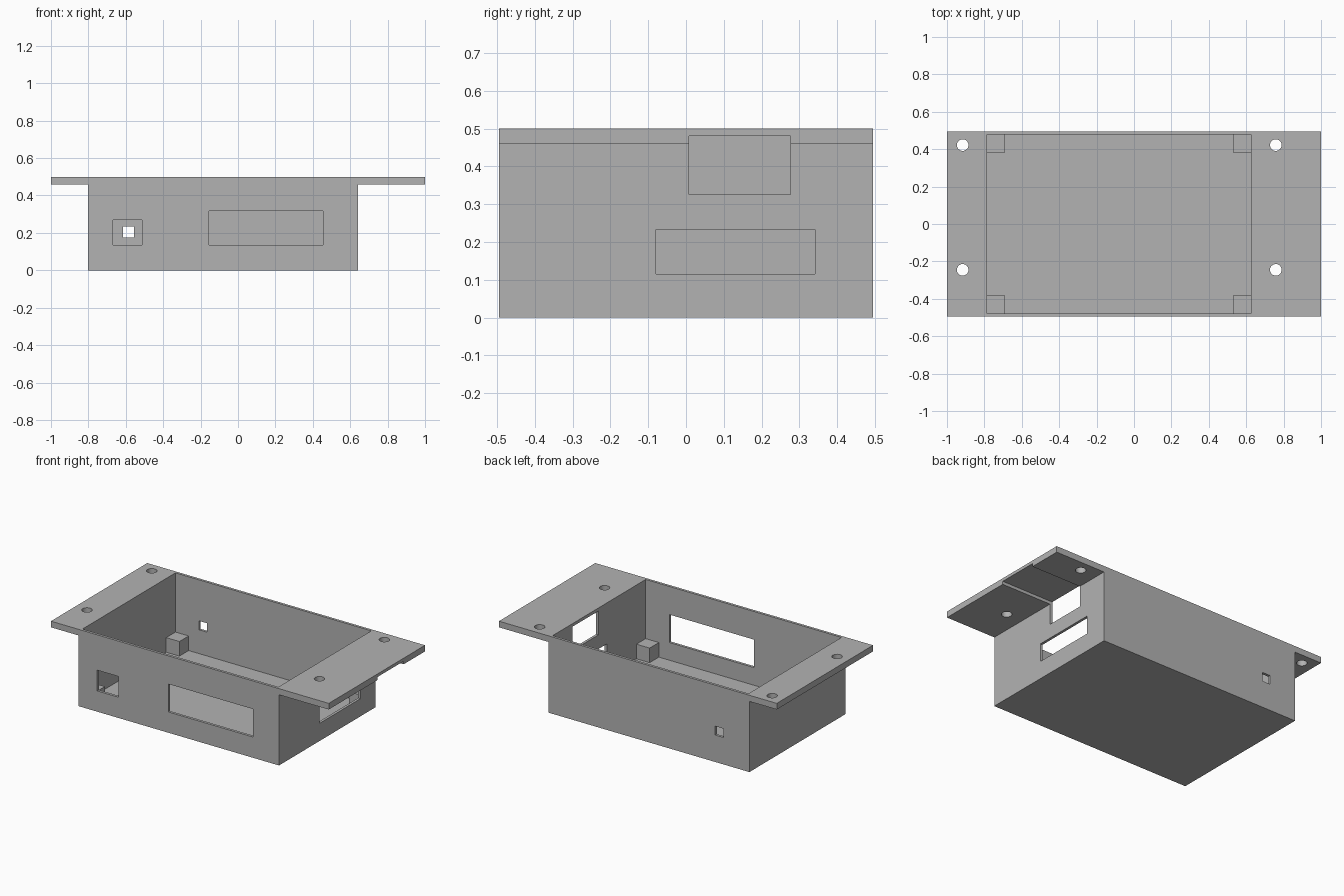
import bpy

cube = bpy.data.objects.get("Cube")
if cube:
    bpy.data.objects.remove(cube, do_unlink=True)

grey = bpy.data.materials.new("plain grey")
grey.use_nodes = True
grey.diffuse_color = (0.45, 0.45, 0.45, 1)
grey.node_tree.nodes["Principled BSDF"].inputs["Base Color"].default_value = grey.diffuse_color


def box(name, x, y, z):
    """Box spanning the given (low, high) ranges."""
    spans = (x, y, z)
    bpy.ops.mesh.primitive_cube_add(size=1, location=[sum(s) / 2 for s in spans])
    ob = bpy.context.object
    ob.name = name
    ob.scale = [s[1] - s[0] for s in spans]
    bpy.ops.object.transform_apply(location=True, rotation=False, scale=True)
    ob.data.materials.append(grey)
    return ob


def combine(target, tool, operation):
    """Apply a boolean and remove the tool object."""
    mod = target.modifiers.new(operation.lower(), 'BOOLEAN')
    mod.operation = operation
    mod.solver = 'EXACT'
    mod.object = tool
    bpy.context.view_layer.objects.active = target
    bpy.ops.object.modifier_apply(modifier=mod.name)
    bpy.data.objects.remove(tool, do_unlink=True)


HALF_Y, IN_Y = 0.495, 0.478
LEFT, RIGHT = -0.803, 0.642
IN_LEFT, IN_RIGHT = -0.785, 0.625
HEIGHT, FLANGE_Z, FLOOR, POST = 0.5, 0.46, 0.02, 0.095

# Box body with mounting flanges, hollowed from the top
case = box("case", (LEFT, RIGHT), (-HALF_Y, HALF_Y), (0, HEIGHT))
combine(case, box("flange", (-1, 1), (-HALF_Y, HALF_Y), (FLANGE_Z, HEIGHT)), 'UNION')
combine(case, box("cavity", (IN_LEFT, IN_RIGHT), (-IN_Y, IN_Y), (FLOOR, 0.6)), 'DIFFERENCE')

# Wall openings
front, back, side = (-0.55, -0.45), (0.45, 0.55), (0.6, 0.7)
openings = [
    ("front_window", (-0.155, 0.455), front, (0.135, 0.317)),
    ("front_port", (-0.667, -0.513), front, (0.135, 0.27)),
    ("back_port", (-0.615, -0.557), back, (0.175, 0.233)),
    ("side_slot", side, (-0.08, 0.342), (0.115, 0.233)),
    ("side_notch", (0.6, 1.1), (0.008, 0.276), (0.325, 0.48)),
]
for opening in openings:
    combine(case, box(*opening), 'DIFFERENCE')

# Screw holes in the flanges
for x in (-0.916, 0.758):
    for y in (-0.245, 0.422):
        bpy.ops.mesh.primitive_cylinder_add(vertices=32, radius=0.031, depth=0.2,
                                            location=(x, y, 0.48))
        combine(case, bpy.context.object, 'DIFFERENCE')

# Corner posts standing on the floor
for end, x in (("right", (IN_LEFT, IN_LEFT + POST)), ("left", (IN_RIGHT - POST, IN_RIGHT))):
    for place, y in (("front", (-IN_Y, POST - IN_Y)), ("back", (IN_Y - POST, IN_Y))):
        box(f"{place}_{end}_post", x, y, (FLOOR, FLOOR + POST))

# Round hole walls smooth, all box edges sharp
bpy.ops.object.select_all(action='DESELECT')
case.select_set(True)
bpy.context.view_layer.objects.active = case
bpy.ops.object.shade_smooth_by_angle()
